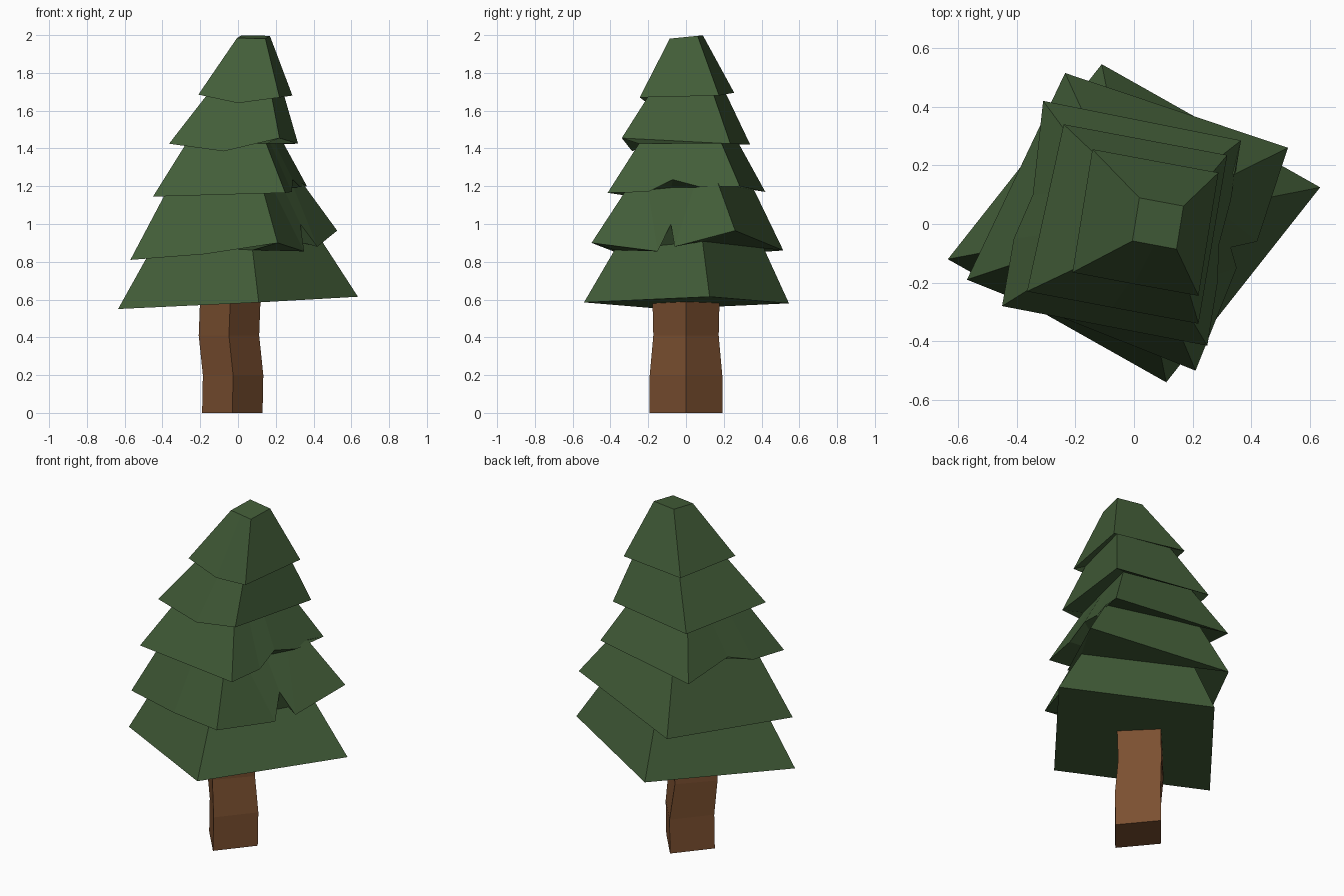
import bpy, bmesh
from mathutils import Vector

if "Cube" in bpy.data.objects:
    bpy.data.objects.remove(bpy.data.objects["Cube"])


def material(name, rgb):
    m = bpy.data.materials.new(name)
    m.diffuse_color = (*rgb, 1)
    m.use_nodes = True
    m.node_tree.nodes["Principled BSDF"].inputs["Base Color"].default_value = m.diffuse_color
    return m


def finish(name, bm, mat):
    me = bpy.data.meshes.new(name)
    bm.to_mesh(me)
    bm.free()
    me.materials.append(mat)
    bpy.context.collection.objects.link(bpy.data.objects.new(name, me))


def split(ring, extra):
    """Divide each side of a ring to match the skirt's extra points."""
    out = []
    for s in range(4):
        n = len(extra.get(s, ())) + 1
        out += [ring[s].lerp(ring[(s + 1) % 4], k / n) for k in range(n)]
    return out


green = material("needles", (.055, .11, .04))
brown = material("bark", (.2, .08, .03))

# Trunk: slightly bent diamond column; height, centre x, half depth
bm = bmesh.new()
rings = []
for z, cx, ry in ((0, -.03, .193), (.2, -.026, .192), (.41, -.048, .173), (.62, -.04, .178)):
    rings.append([bm.verts.new(p) for p in ((cx - .16, 0, z), (cx, -ry, z),
                                            (cx + .16, 0, z), (cx, ry, z))])
for a, b in zip(rings, rings[1:]):
    for i in range(4):
        bm.faces.new((a[i], a[i - 3], b[i - 3], b[i]))
bm.faces.new(rings[0][::-1])
bm.faces.new(rings[-1])
finish("trunk", bm, brown)


def tier(number, below, top_z, scale, shift, corners, extra):
    """Tapered tier: skirt corners left, front, right (back), shrunk to its top."""
    skirt = [Vector(c) for c in corners]
    if len(skirt) == 3:
        skirt.append(skirt[0] + skirt[2] - skirt[1])
    top = [Vector((p.x * scale + shift, p.y * scale, top_z + p.y * scale / 10)) for p in skirt]
    edge = []
    for s in range(4):
        edge += [skirt[s]] + extra.get(s, [])
    bm = bmesh.new()
    low = [bm.verts.new(p) for p in edge]
    high = [bm.verts.new(p) for p in split(top, extra)]
    inner = [bm.verts.new(p) for p in split(below, extra)] if below else None
    for i in range(len(low)):
        j = (i + 1) % len(low)
        bm.faces.new((low[i], low[j], high[j], high[i]))
        if inner:
            # underside running back to the tier below
            bm.faces.new((low[j], low[i], inner[i], inner[j]))
    if not inner:
        bm.faces.new(low[::-1])
    if number == 5:
        bm.faces.new(high)
    finish(f"foliage_tier_{number}", bm, green)
    return top


# Foliage, bottom to top; extra skirt points make sagging or torn edges
t = tier(1, None, .9, .7, 0, [(-.635, -.12, .55), (.11, -.54, .585), (.635, .125, .615)], {})
t = tier(2, t, 1.2, .65, 0,
         [(-.57, -.19, .81), (.21, -.5, .9), (.525, .26, .965), (-.235, .515, .86)],
         {0: [(-.18, -.345, .84)],
          1: [(.35, -.15, .855), (.33, -.08, 1), (.42, -.06, .88)]})
t = tier(3, t, 1.45, .6, 0,
         [(-.45, -.28, 1.145), (.25, -.415, 1.165), (.365, .285, 1.2), (-.31, .42, 1.17)],
         {1: [(.285, -.2, 1.17), (.29, -.07, 1.235), (.33, .08, 1.195)],
          3: [(-.345, .1, 1.22), (-.41, -.05, 1.165)]})
t = tier(4, t, 1.7, .58, .05,
         [(-.365, -.23, 1.425), (.22, -.34, 1.455), (.318, .235, 1.425), (-.24, .34, 1.42)],
         {0: [(-.075, -.285, 1.385)]})
tier(5, t, 1.99, .35, .068,
     [(-.21, -.165, 1.685), (.22, -.245, 1.67), (.288, .175, 1.68)],
     {0: [(0, -.205, 1.64)]})
